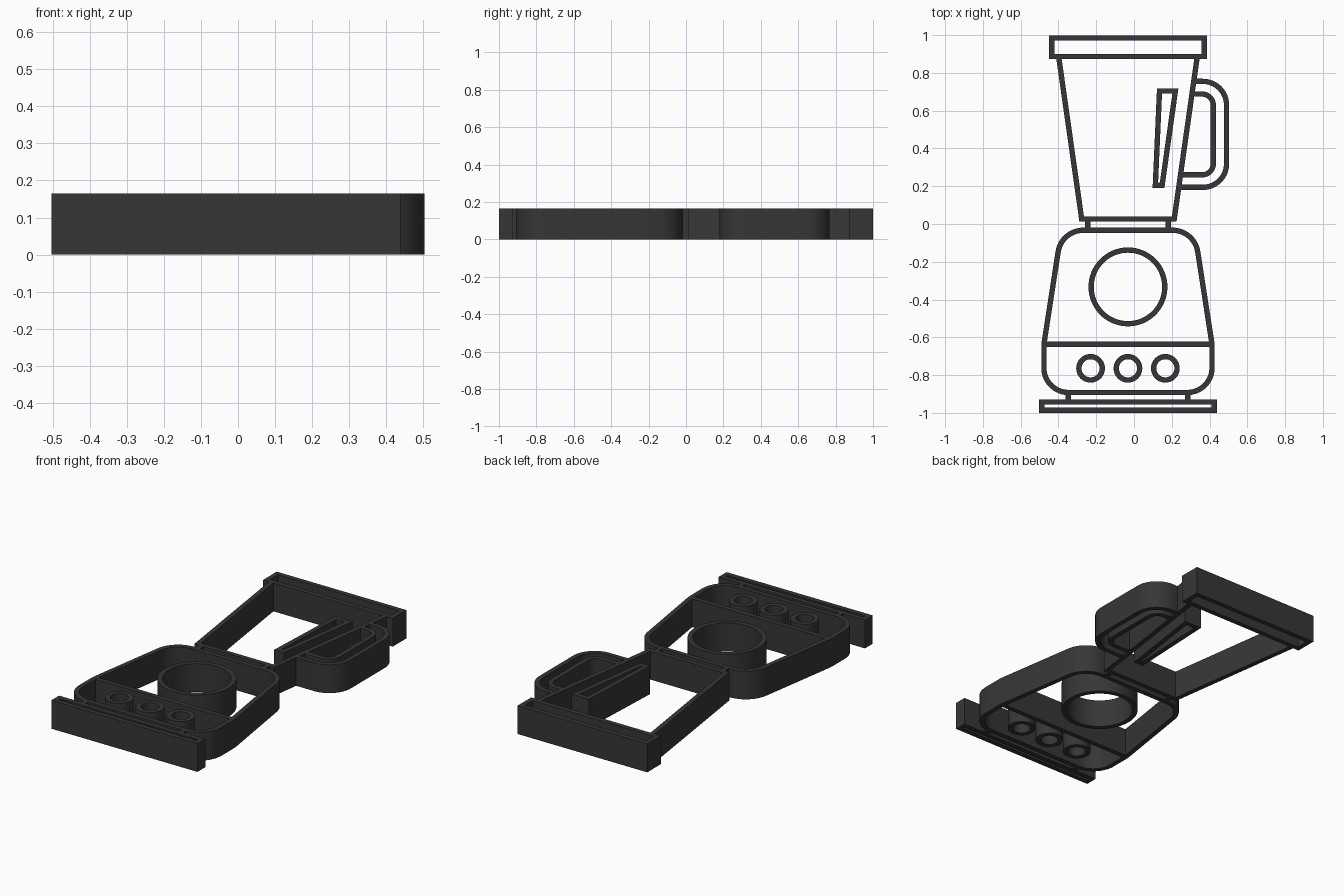
import bpy, bmesh, math
from mathutils import Vector

if "Cube" in bpy.data.objects:
    bpy.data.objects.remove(bpy.data.objects["Cube"])

H = 0.165      # extrusion height
W = 0.028      # stroke width
CX = -0.032    # symmetry axis of jug and base

mat = bpy.data.materials.new("dark_grey")
mat.diffuse_color = (0.038, 0.037, 0.038, 1)
mat.use_nodes = True
mat.node_tree.nodes["Principled BSDF"].inputs["Base Color"].default_value = mat.diffuse_color


def fillet(pts, closed, seg=14):
    """Round every (x, y, r) corner with a tangent arc."""
    out, n = [], len(pts)
    for i, (x, y, r) in enumerate(pts):
        p = Vector((x, y))
        if r == 0 or (not closed and i in (0, n - 1)):
            out.append(p)
            continue
        a = (Vector(pts[i - 1][:2]) - p).normalized()
        b = (Vector(pts[(i + 1) % n][:2]) - p).normalized()
        half = a.angle(b) / 2
        c = p + (a + b).normalized() * (r / math.sin(half))
        u = p + a * (r / math.tan(half)) - c
        v = p + b * (r / math.tan(half)) - c
        w = u.angle(v)
        for k in range(seg + 1):
            t = k / seg
            out.append(c + (u * math.sin((1 - t) * w) + v * math.sin(t * w)) / math.sin(w))
    return out


def wall(name, pts, closed=True):
    """Mitred wall of width W following a 2D path, extruded to height H."""
    n = len(pts)
    bm = bmesh.new()
    rings = []
    for i, p in enumerate(pts):
        a = pts[i - 1] if closed or i > 0 else None
        b = pts[(i + 1) % n] if closed or i < n - 1 else None
        d1 = (p - a).normalized() if a is not None else (b - p).normalized()
        d2 = (b - p).normalized() if b is not None else d1
        n1, n2 = Vector((-d1.y, d1.x)), Vector((-d2.y, d2.x))
        m = (n1 + n2).normalized()
        m *= W / 2 / m.dot(n1)
        l, r = p + m, p - m
        rings.append([bm.verts.new((q.x, q.y, z))
                      for q, z in ((l, 0), (r, 0), (r, H), (l, H))])
    for i in range(n if closed else n - 1):
        A, B = rings[i], rings[(i + 1) % n]
        for k in range(4):
            j = (k + 1) % 4
            bm.faces.new((A[k], A[j], B[j], B[k]))
    if not closed:
        bm.faces.new(rings[0])
        bm.faces.new(rings[-1])
    bmesh.ops.recalc_face_normals(bm, faces=bm.faces)
    me = bpy.data.meshes.new(name)
    bm.to_mesh(me)
    bm.free()
    me.materials.append(mat)
    ob = bpy.data.objects.new(name, me)
    bpy.context.collection.objects.link(ob)
    bpy.ops.object.select_all(action='DESELECT')
    ob.select_set(True)
    bpy.context.view_layer.objects.active = ob
    bpy.ops.object.shade_smooth_by_angle(angle=math.radians(30))


def sym(half):
    """Complete a right-hand half profile with its mirror image."""
    return ([(CX + x, y, r) for x, y, r in half] +
            [(CX - x, y, r) for x, y, r in reversed(half)])


def circle(x, y, r, n):
    return [Vector((x + r * math.cos(2 * math.pi * k / n),
                    y + r * math.sin(2 * math.pi * k / n))) for k in range(n)]


# Jug: lid, tapered open-topped walls, level window
wall("lid", fillet(sym([(0.404, 0.985, 0), (0.404, 0.887, 0)]), True))
wall("jug", fillet(sym([(0.366, 0.88, 0), (0.245, 0.026, 0)]), False), False)
wall("level_window", fillet([(0.135, 0.704, 0), (0.219, 0.704, 0),
                             (0.149, 0.205, 0), (0.113, 0.205, 0)], True))

# Handle: two nested loops ending in the jug wall
wall("handle_outer", fillet([(0.32, 0.755, 0), (0.49, 0.755, 0.125),
                             (0.49, 0.194, 0.125), (0.24, 0.194, 0)], False), False)
wall("handle_inner", fillet([(0.31, 0.688, 0), (0.42, 0.688, 0.06),
                             (0.42, 0.26, 0.06), (0.25, 0.26, 0)], False), False)

# Motor housing with rounded corners and control panel divider
wall("motor_housing", fillet(sym([(0.352, -0.033, 0.135), (0.445, -0.637, 0),
                                  (0.445, -0.892, 0.13)]), True))
wall("panel_divider", fillet(sym([(0.44, -0.637, 0)]), False), False)

# Dial and three buttons
wall("dial", circle(CX, -0.333, 0.195, 64))
for i in range(3):
    wall(f"button_{i + 1}", circle(CX + (i - 1) * 0.198, -0.764, 0.062, 40))

# Neck and foot connectors on both sides, and the base plate
for side, s in (("left", -1), ("right", 1)):
    for part, x, y0, y1 in (("neck", 0.213, 0.02, -0.026), ("foot", 0.316, -0.898, -0.935)):
        wall(f"{part}_{side}", [Vector((CX + s * x, y0)), Vector((CX + s * x, y1))], False)
wall("base_plate", fillet(sym([(0.457, -0.942, 0), (0.457, -0.986, 0)]), True))
